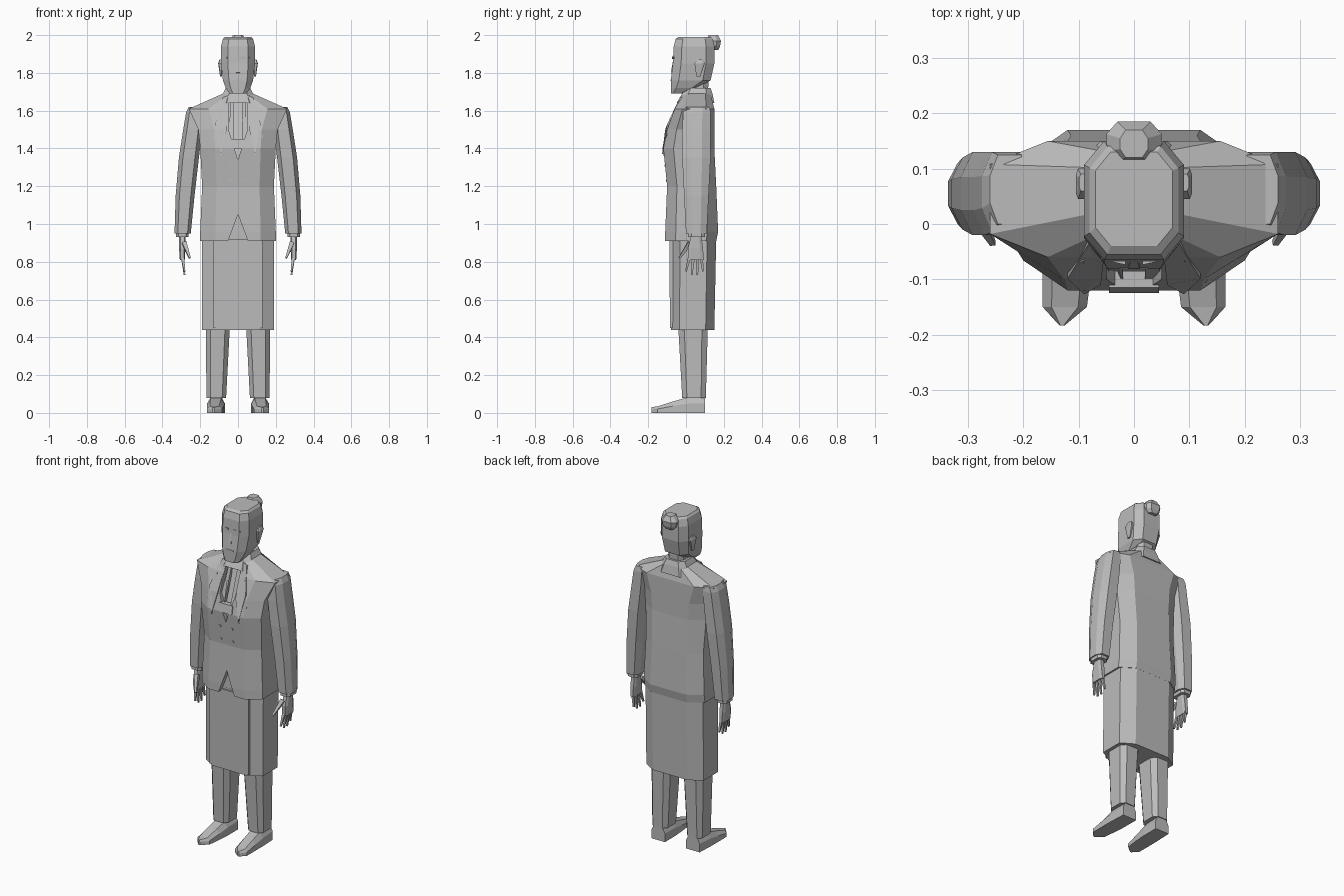
import bpy, bmesh
from mathutils import Vector

default_cube = bpy.data.objects.get("Cube")
if default_cube:
    bpy.data.objects.remove(default_cube)

grey = (.5, .5, .5, 1)
cloth = bpy.data.materials.new("plain grey")
cloth.use_nodes = True
cloth.diffuse_color = grey
cloth.node_tree.nodes["Principled BSDF"].inputs["Base Color"].default_value = grey


def skin(name, rings):
    """Joins rings of points into a closed, flat-faced solid."""
    bm = bmesh.new()
    rows = [[bm.verts.new(point) for point in ring] for ring in rings]
    for lower, upper in zip(rows, rows[1:]):
        for i in range(len(lower)):
            bm.faces.new((lower[i - 1], lower[i], upper[i], upper[i - 1]))
    bm.faces.new(rows[0])
    bm.faces.new(rows[-1])
    bmesh.ops.recalc_face_normals(bm, faces=bm.faces)
    mesh = bpy.data.meshes.new(name)
    bm.to_mesh(mesh)
    bm.free()
    mesh.materials.append(cloth)
    part = bpy.data.objects.new(name, mesh)
    bpy.context.collection.objects.link(part)
    return part


def section(z, half_width, front, back, centre=0, bevel_x=.4, bevel_y=.2):
    """A level rectangle with its four corners cut off."""
    depth = back - front
    right_half = [(half_width * (1 - bevel_x), front),
                  (half_width, front + depth * bevel_y),
                  (half_width, back - depth * bevel_y),
                  (half_width * (1 - bevel_x), back)]
    left_half = [(-x, y) for x, y in reversed(right_half)]
    return [(centre + x, y, z) for x, y in right_half + left_half]


def loft(name, rows, **bevel):
    return skin(name, [section(*row, **bevel) for row in rows])


def limb(name, start, end, thick, thin):
    """A four-sided tapering rod between two points."""
    start, end = Vector(start), Vector(end)
    axis = (end - start).normalized()
    across = axis.orthogonal().normalized()
    other = axis.cross(across)
    corners = (across, other, -across, -other)
    return skin(name, [[point + corner * radius for corner in corners]
                       for point, radius in ((start, thick), (end, thin))])


# Jacket rows: height, half width, front, back
jacket_rows = [(.91, .2, -.11, .16),
               (.96, .2, -.11, .17),
               (1.2, .19, -.1, .16),
               (1.4, .2, -.12, .15),
               (1.5, .21, -.1, .15),
               (1.61, .26, -.06, .15),
               (1.69, .08, -.01, .13)]


def chest_front(x, z):
    """Depth of the jacket front, falling back towards the sides."""
    for lower, upper in zip(jacket_rows, jacket_rows[1:]):
        if z <= upper[0]:
            break
    blend = (z - lower[0]) / (upper[0] - lower[0])
    depth = lower[2] + blend * (upper[2] - lower[2])
    return depth + max(0, abs(x) - .12) * .6


def plate(name, outline, lift, thickness, side=1):
    """A plate following the chest, raised above the cloth."""
    front = [(side * x, chest_front(x, z) - lift, z) for x, z in outline]
    return skin(name, [front, [(x, y + thickness, z) for x, y, z in front]])


def cut(part, cutter):
    modifier = part.modifiers.new("cut", 'BOOLEAN')
    modifier.object = cutter
    modifier.solver = 'EXACT'
    bpy.context.view_layer.objects.active = part
    bpy.ops.object.modifier_apply(modifier=modifier.name)
    bpy.data.objects.remove(cutter)


# Jacket with an open chest and a split front hem
jacket = loft("jacket", jacket_rows)
neckline = [(-.05, 1.67), (-.05, 1.5), (0, 1.34), (.05, 1.5), (.05, 1.67)]
cut(jacket, plate("neckline_cutter", neckline, lift=.05, thickness=.07))
hem_split = [(-.06, .89), (0, 1.05), (.06, .89)]
cut(jacket, plate("hem_cutter", hem_split, lift=.05, thickness=.08))

# Skirt and its front panel
loft("skirt", [(.44, .19, -.08, .15), (.93, .19, -.08, .16)])
loft("skirt_panel", [(.45, .13, -.085, 0), (.92, .13, -.088, 0)], bevel_x=0)

# Neck, collar and chest pouch
loft("neck", [(1.6, .05, 0, .11), (1.76, .05, -.01, .12)])
loft("collar", [(1.64, .1, -.05, .15), (1.69, .08, -.02, .14), (1.72, .065, 0, .13)])
pouch = [(-.045, 1.4), (-.045, 1.45), (.045, 1.45), (.045, 1.4)]
plate("chest_pouch", pouch, lift=.005, thickness=.03)

# Head, features and hair bun
loft("head", [(1.69, .045, -.08, -.02),
              (1.72, .065, -.08, .06),
              (1.76, .08, -.08, .13),
              (1.85, .09, -.07, .15),
              (1.94, .09, -.065, .15),
              (1.98, .08, -.055, .14),
              (1.99, .07, -.04, .13)])
limb("nose", (0, -.07, 1.8), (0, -.06, 1.88), thick=.015, thin=.008)
limb("lips", (-.025, -.077, 1.76), (.025, -.077, 1.76), thick=.006, thin=.006)
loft("hair_bun", [(1.92, .025, .13, .17),
                  (1.94, .045, .11, .18),
                  (1.97, .05, .11, .185),
                  (2, .025, .12, .17)], bevel_y=.3)

lapel = [(.05, 1.68), (.08, 1.67), (.12, 1.53), (.09, 1.37), (.06, 1.5)]
outer_lapel = [(.09, 1.6), (.15, 1.53), (.13, 1.46), (.09, 1.36)]
scarf_end = [(.02, 1.65), (.04, 1.66), (.05, 1.4), (.03, 1.33), (.02, 1.4)]

for side, label in ((1, "left"), (-1, "right")):
    def place(x, y, z):
        return side * x, y, z

    # Lapels, scarf ends and buttons
    plate(label + "_lapel", lapel, .01, .02, side)
    plate(label + "_outer_lapel", outer_lapel, .004, .02, side)
    plate(label + "_scarf_end", scarf_end, -.004, .02, side)
    for height in (1.23, 1.31):
        front = chest_front(0, height)
        limb(label + "_button", place(.04, front, height),
             place(.04, front - .004, height), thick=.007, thin=.007)

    # Sleeve and cuff
    sleeve = [(.95, .043, 0, .11, .293),
              (1.15, .05, -.01, .12, .28),
              (1.35, .053, -.02, .13, .26),
              (1.5, .05, -.02, .13, .24),
              (1.59, .045, -.015, .13, .23),
              (1.62, .035, 0, .125, .225)]
    loft(label + "_sleeve", [row[:4] + (side * row[4],) for row in sleeve], bevel_y=.3)
    wrist = side * .295
    loft(label + "_cuff", [(.93, .034, .01, .1, wrist), (.97, .034, .01, .1, wrist)])

    # Hand with splayed fingers
    loft(label + "_palm", [(.81, .013, .01, .095, wrist),
                           (.87, .017, .01, .09, wrist),
                           (.95, .018, .03, .08, wrist)])
    for finger in range(4):
        knuckle = .02 + finger * .02
        tip = finger * .03
        drop = .02 if finger in (1, 2) else 0
        limb(label + "_finger", place(.294, knuckle, .83),
             place(.283, tip, .75 - drop), thick=.012, thin=.006)
    limb(label + "_thumb", place(.285, .02, .9), place(.255, -.035, .82),
         thick=.017, thin=.007)

    # Trouser leg
    loft(label + "_trouser_leg", [(.08, .052, -.02, .105, side * .115),
                                  (.44, .063, -.04, .115, side * .107),
                                  (.7, .07, -.05, .125, side * .1)])

    # Shoe, built from heel to toe: depth, inner edge, outer edge, height
    shoe_rings = []
    for y, inner, outer, height in ((.1, .07, .16, .085), (0, .07, .165, .08),
                                    (-.07, .075, .165, .06), (-.15, .085, .165, .035),
                                    (-.183, .125, .135, .03)):
        slope = (outer - inner) / 5
        shoe_rings.append([place(inner, y, 0), place(outer, y, 0),
                           place(outer, y, height * .6), place(outer - slope, y, height),
                           place(inner + slope, y, height), place(inner, y, height * .6)])
    skin(label + "_shoe", shoe_rings)

    # Ear and brow
    loft(label + "_ear", [(1.78, .005, .055, .075, side * .09),
                          (1.85, .01, .045, .1, side * .095),
                          (1.87, .007, .06, .09, side * .092)])
    limb(label + "_brow", place(.015, -.068, 1.88), place(.06, -.06, 1.88),
         thick=.008, thin=.006)
